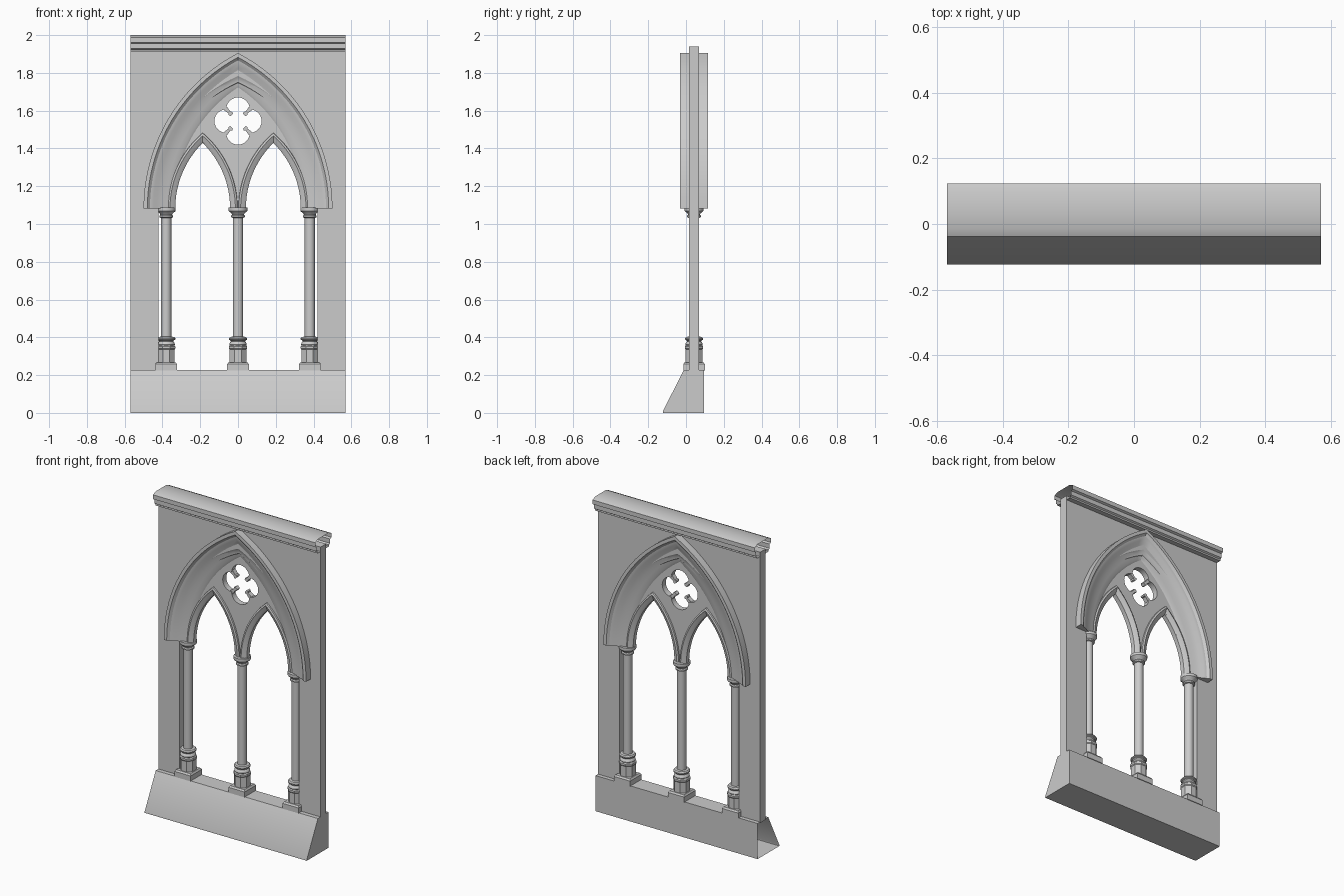
import bpy, bmesh
from math import sin, cos, acos, pi, sqrt

if "Cube" in bpy.data.objects:
    bpy.data.objects.remove(bpy.data.objects["Cube"])

YC = 0.0425      # middle of the wall thickness
SPRING = 1.083   # height where all arches begin


def finish(bm, name):
    bmesh.ops.recalc_face_normals(bm, faces=bm.faces)
    me = bpy.data.meshes.new(name)
    bm.to_mesh(me)
    bm.free()
    ob = bpy.data.objects.new(name, me)
    bpy.context.collection.objects.link(ob)
    return ob


def slab(name, loops, half):
    """Flat outline in x,z with holes, thickened evenly about the wall middle."""
    bm = bmesh.new()
    edges = []
    for loop in loops:
        vs = [bm.verts.new((x, YC - half, z)) for x, z in loop]
        edges += [bm.edges.new((vs[i - 1], vs[i])) for i in range(len(vs))]
    bmesh.ops.triangle_fill(bm, edges=edges, use_beauty=True, use_dissolve=False)
    ext = bmesh.ops.extrude_face_region(bm, geom=bm.faces[:])
    moved = [v for v in ext["geom"] if isinstance(v, bmesh.types.BMVert)]
    bmesh.ops.translate(bm, verts=moved, vec=(0, 2 * half, 0))
    return finish(bm, name)


def run(name, profile, cap_right):
    """Profile in y,z drawn out along the full width."""
    bm = bmesh.new()
    a, b = [[bm.verts.new((x, y, z)) for y, z in profile] for x in (-0.57, 0.57)]
    for i in range(len(a)):
        bm.faces.new((a[i - 1], a[i], b[i], b[i - 1]))
    if cap_right:
        bm.faces.new(b)
    return finish(bm, name)


def arch(cx, a, h, s=0.0, n=20):
    """Pointed arch from right foot over the apex to left foot, inset by s."""
    big = (a * a + h * h) / (2 * a)
    c, r = big - a, big - s
    top = acos(c / r)
    half = [(r * cos(top * i / n) - c, SPRING + r * sin(top * i / n)) for i in range(n + 1)]
    half[-1] = (0.0, half[-1][1])
    return [(cx + x, z) for x, z in half] + [(cx - x, z) for x, z in half[-2::-1]]


def moulding(name, cx, a, h, profile):
    """Stepped profile (inset, depth) swept around a pointed arch, same on both faces."""
    section = profile + [(s, -d) for s, d in reversed(profile)]
    bm = bmesh.new()
    rails = [[bm.verts.new((x, YC - d, z)) for x, z in arch(cx, a, h, s)] for s, d in section]
    for j in range(len(rails)):
        p, q = rails[j - 1], rails[j]
        for i in range(len(p) - 1):
            bm.faces.new((p[i], p[i + 1], q[i + 1], q[i]))
    for end in (0, -1):
        bm.faces.new([r[end] for r in rails])
    return finish(bm, name)


def turned(name, x, rings, sides, turn=0.0):
    """Stack of rings (radius, z) around a vertical axis."""
    bm = bmesh.new()
    rows = []
    for r, z in rings:
        rows.append([bm.verts.new((x + r * cos(turn + 2 * pi * k / sides),
                                   YC + r * sin(turn + 2 * pi * k / sides), z))
                     for k in range(sides)])
    for p, q in zip(rows, rows[1:]):
        for k in range(sides):
            bm.faces.new((p[k - 1], p[k], q[k], q[k - 1]))
    bm.faces.new(rows[0])
    bm.faces.new(rows[-1])
    return finish(bm, name)


# Sloped sill along the bottom
run("sill", [(-0.123, 0), (-0.123, 0.008), (-0.012, 0.226), (0.095, 0.226), (0.095, 0)], True)

# Stepped coping along the top, open at its ends
step = [(0.028, 1.912), (0.058, 1.912), (0.058, 1.922), (0.068, 1.928), (0.068, 1.955),
        (0.081, 1.961), (0.081, 1.988), (0.055, 2.0)]
run("coping", [(YC - d, z) for d, z in step] + [(YC + d, z) for d, z in reversed(step)], False)

# Wall with its arched opening
wall = [(-0.42, 0.22), (-0.57, 0.22), (-0.57, 1.94), (0.57, 1.94), (0.57, 0.22), (0.42, 0.22)]
slab("wall", [wall + arch(0, 0.5, 0.822, 0.08)], 0.0275)

# Tracery plate: two lancet openings and a four-lobed hole
ROSE = 1.545
lobes = []
for k in range(4):
    for i in range(13):
        t = k * pi / 2 + (i / 12 - 0.5) * pi * 0.98
        lobes.append((0.063 * cos(k * pi / 2) + 0.062 * cos(t),
                      ROSE + 0.063 * sin(k * pi / 2) + 0.062 * sin(t)))
LANCET = (0.187, 0.185, 0.4)
plate = arch(0, 0.5, 0.822, 0.08)
for side in (-1, 1):
    plate += reversed(arch(side * LANCET[0], LANCET[1], LANCET[2], 0.035))
slab("tracery_plate", [plate, lobes], 0.018)

# Cusps between the lobes
for k in range(4):
    t = pi / 4 + k * pi / 2
    shape = [(0.095, -0.012), (0.064, -0.007), (0.056, -0.013), (0.047, -0.009),
             (0.047, 0.009), (0.056, 0.013), (0.064, 0.007), (0.095, 0.012)]
    slab("cusp", [[(u * cos(t) - v * sin(t), ROSE + u * sin(t) + v * cos(t))
                   for u, v in shape]], 0.014)

# Main hood moulding, inner order and the two lancet mouldings
moulding("hood_moulding", 0, 0.5, 0.822,
         [(0, 0.073), (0.02, 0.073), (0.034, 0.060), (0.052, 0.056), (0.07, 0.044),
          (0.098, 0.038), (0.12, 0.029), (0.145, 0.026), (0.165, 0.012)])
moulding("inner_order", 0, 0.46, 0.70,
         [(-0.03, 0.042), (0, 0.042), (0.012, 0.034), (0.03, 0.032), (0.045, 0.016)])
for side in (-1, 1):
    moulding("lancet_moulding", side * LANCET[0], LANCET[1], LANCET[2],
             [(0, 0.017), (0.002, 0.027), (0.012, 0.031), (0.02, 0.026),
              (0.03, 0.022), (0.04, 0.014)])

# Three columns
for x in (-0.38, 0, 0.38):
    q = sqrt(2)
    turned("plinth", x, [(0.057 * q, 0.224), (0.057 * q, 0.258), (0.05 * q, 0.268)], 4, pi / 4)
    turned("pedestal", x, [(0.048, 0.265), (0.048, 0.335), (0.052, 0.34), (0.052, 0.352),
                           (0.044, 0.36)], 8, pi / 8)
    turned("column_foot", x, [(0.043, 0.355), (0.046, 0.362), (0.043, 0.372), (0.037, 0.378),
                              (0.04, 0.384), (0.048, 0.388), (0.048, 0.395), (0.042, 0.402),
                              (0.027, 0.404)], 24)
    turned("shaft", x, [(0.027, 0.4), (0.027, 1.045)], 24)
    turned("capital", x, [(0.027, 1.032), (0.036, 1.036), (0.036, 1.044), (0.031, 1.05),
                          (0.036, 1.058), (0.045, 1.064), (0.05, 1.07), (0.05, 1.088)], 24)

# Smooth the curves, keep the crisp steps
for ob in bpy.context.collection.objects:
    ob.select_set(True)
    bpy.context.view_layer.objects.active = ob
bpy.ops.object.shade_smooth_by_angle(angle=0.5)
